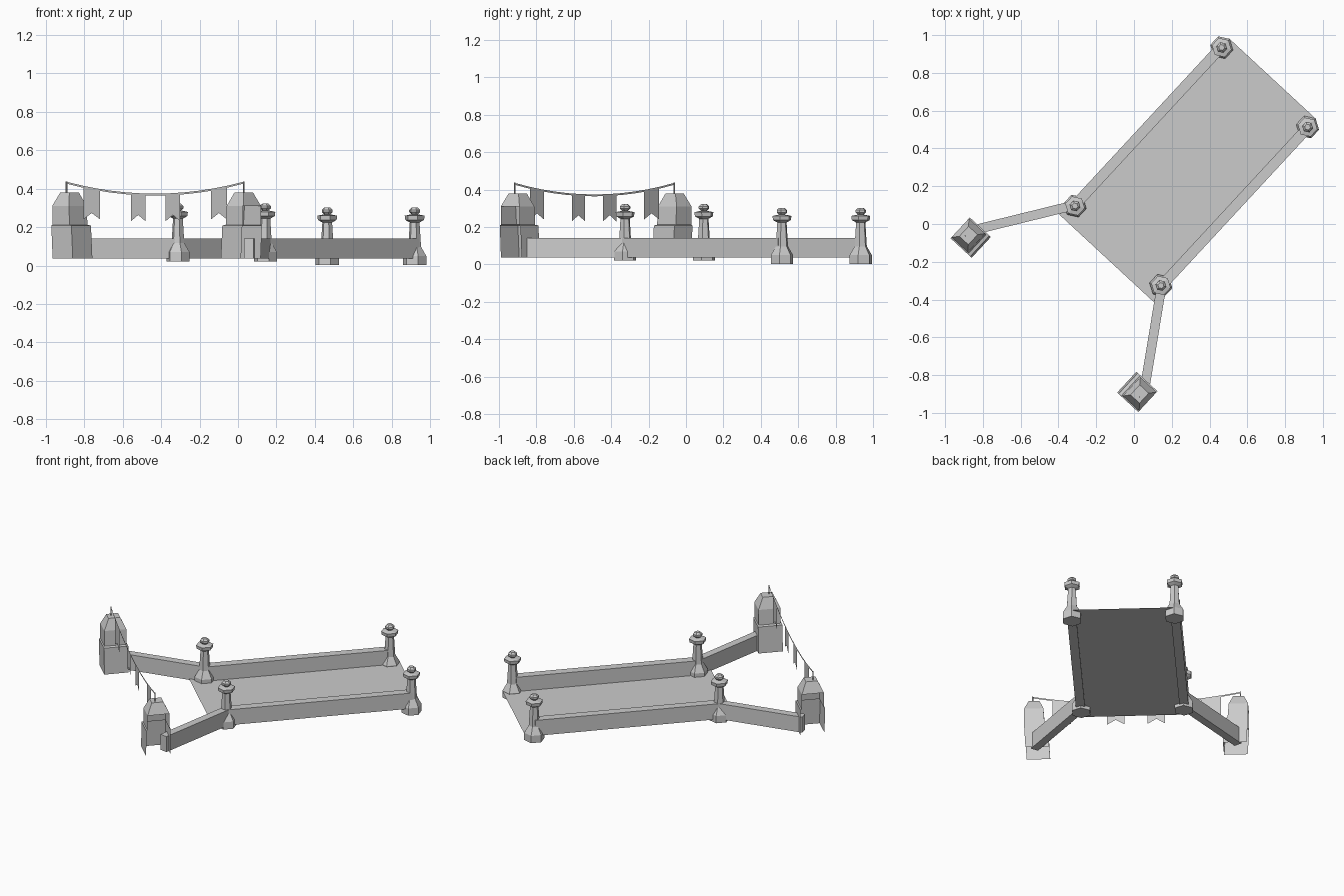
import bpy, bmesh
from math import radians, sin, cos, pi
from mathutils import Matrix, Vector

if "Cube" in bpy.data.objects:
    bpy.data.objects.remove(bpy.data.objects["Cube"])

# The bridge runs along local +x, is symmetric in local y, then turned into place
FRAME = Matrix.Translation((-0.085, -0.115, 0)) @ Matrix.Rotation(radians(47.2), 4, 'Z')


def make(name, verts, faces):
    bm = bmesh.new()
    vs = [bm.verts.new(FRAME @ Vector(v)) for v in verts]
    for f in faces:
        bm.faces.new([vs[i] for i in f])
    bmesh.ops.recalc_face_normals(bm, faces=bm.faces)
    me = bpy.data.meshes.new(name)
    bm.to_mesh(me)
    bm.free()
    ob = bpy.data.objects.new(name, me)
    bpy.context.collection.objects.link(ob)
    return ob


def loft(name, rings, skip=(), bottom=True):
    """Join rings of equal size; skip = (ring, side) faces left open."""
    n = len(rings[0])
    verts = [v for r in rings for v in r]
    faces = []
    for k in range(len(rings) - 1):
        for i in range(n):
            if (k, i) not in skip:
                j = (i + 1) % n
                faces.append((k*n + i, k*n + j, k*n + n + j, k*n + n + i))
    faces.append(tuple(range((len(rings) - 1)*n, len(rings)*n)))
    if bottom:
        faces.append(tuple(reversed(range(n))))
    return make(name, verts, faces)


def wall(name, p, q, width, z0, z1):
    p, q = Vector(p), Vector(q)
    d = (q - p).normalized() * width / 2
    o = Vector((-d.y, d.x))
    plan = [p + o, p - o, q - o, q + o]
    return loft(name, [[(v.x, v.y, z) for v in plan] for z in (z0, z1)])


def post(name, x, y, lift):
    # flared base, slim shaft, collar and ball finial: (radius, height)
    profile = [(.062, 0), (.062, .048), (.034, .095), (.026, .222), (.050, .235),
               (.053, .257), (.030, .262), (.016, .264), (.029, .276),
               (.029, .288), (.016, .300)]
    rings = [[(x + r*cos(i*pi/3), y + r*sin(i*pi/3), z + lift) for i in range(6)]
             for r, z in profile]
    return loft(name, rings)


# Deck sheet
make("deck", [(-.09, -.34, .045), (1.205, -.315, .045), (1.205, .315, .045), (-.09, .34, .045)],
     [(0, 1, 2, 3)])

for s, side in ((1, "left"), (-1, "right")):
    # Side rails, splayed approach walls and posts
    wall("rail_" + side, (0, s*.313), (1.143, s*.313), .055, .037, .14)
    wall("approach_wall_" + side, (0, s*.315), (-.455, s*.615), .05, .037, .14)
    post("near_post_" + side, 0, s*.31, .022)
    post("far_post_" + side, 1.143, s*.31, .002)

    # Gate tower, open on its outer side: (half length, inner y, outer y, z)
    levels = [(.075, .525, .668, .037), (.075, .535, .677, .208), (.068, .553, .677, .212),
              (.068, .560, .677, .31), (.036, .585, .650, .38)]
    rings = [[(-.498 - a, s*i, z), (-.498 + a, s*i, z), (-.498 + a, s*o, z), (-.498 - a, s*o, z)]
             for a, i, o, z in levels]
    loft("gate_tower_" + side, rings, skip=[(0, 2), (1, 2), (2, 2)], bottom=False)

    # Flag pole
    wall("flag_pole_" + side, (-.513, s*.628), (-.507, s*.628), .006, .375, .437)


# Bunting rope, a thin vertical ribbon sagging between the poles
def rope(t):
    return s_y(t), .37 + .062 * (2*t - 1)**2


def s_y(t):
    return .628 - 1.256*t


N = 12
verts = []
for i in range(N + 1):
    y, z = rope(i / N)
    verts += [(-.51, y, z - .006), (-.51, y, z + .004)]
make("bunting_rope", verts, [(2*i, 2*i + 2, 2*i + 3, 2*i + 1) for i in range(N)])

# Swallow-tailed pennants
for k, (a, b, low) in enumerate([(.095, .19, .24), (.363, .447, .23),
                                 (.559, .642, .23), (.816, .905, .24)]):
    (ya, za), (yb, zb) = rope(a), rope(b)
    make("pennant_%d" % (k + 1),
         [(-.51, ya, za), (-.51, yb, zb), (-.51, yb, low), (-.51, (ya + yb)/2, low + .033),
          (-.51, ya, low)], [(0, 1, 3), (1, 2, 3), (0, 3, 4)])
